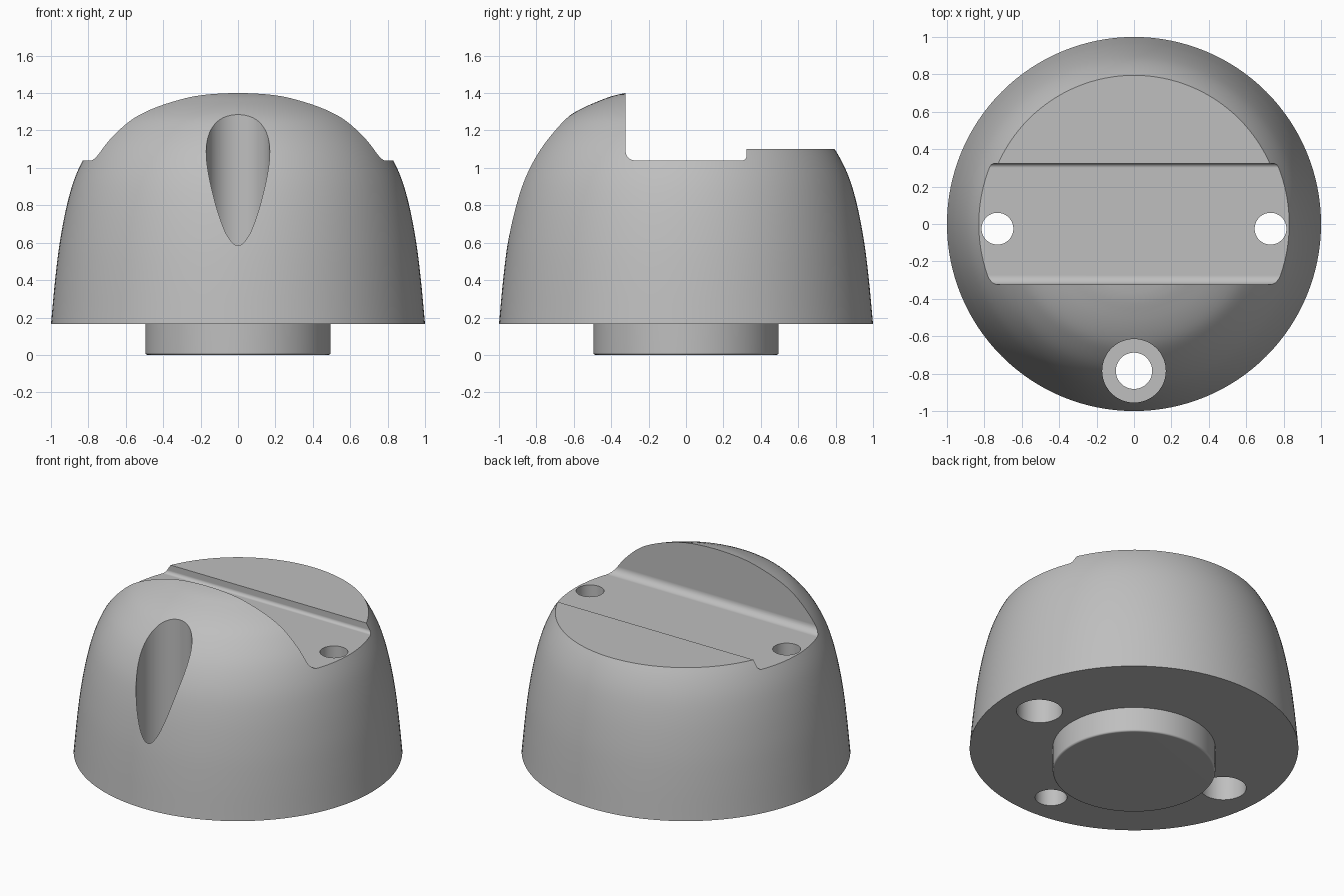
import bpy, bmesh, math
from mathutils import Vector

cube = bpy.data.objects.get("Cube")
if cube:
    bpy.data.objects.remove(cube, do_unlink=True)

# One grey material
grey = bpy.data.materials.new("plain grey")
grey.use_nodes = True
colour = (0.52, 0.52, 0.52, 1)
grey.diffuse_color = colour
grey.node_tree.nodes["Principled BSDF"].inputs["Base Color"].default_value = colour


def make_object(name, bm):
    bmesh.ops.recalc_face_normals(bm, faces=bm.faces)
    mesh = bpy.data.meshes.new(name)
    bm.to_mesh(mesh)
    bm.free()
    obj = bpy.data.objects.new(name, mesh)
    bpy.context.collection.objects.link(obj)
    mesh.materials.append(grey)
    return obj


def lathe(name, profile, segments=128, centre=(0, 0)):
    """Spin (radius, z) points about the vertical axis; ends lie on the axis."""
    bm = bmesh.new()
    verts = [bm.verts.new((r, 0, z)) for r, z in profile]
    edges = [bm.edges.new(pair) for pair in zip(verts, verts[1:])]
    bmesh.ops.spin(bm, geom=verts + edges, cent=(0, 0, 0), axis=(0, 0, 1),
                   angle=math.tau, steps=segments, use_duplicate=False)
    bmesh.ops.remove_doubles(bm, verts=bm.verts, dist=1e-5)
    bmesh.ops.translate(bm, verts=bm.verts, vec=(*centre, 0))
    return make_object(name, bm)


def smooth_curve(points, steps=5):
    """Catmull-Rom curve through the points."""
    p = [Vector(q) for q in points]
    p = [2 * p[0] - p[1]] + p + [Vector((-p[-2].x, p[-2].y))]
    out = []
    for a, b, c, d in zip(p, p[1:], p[2:], p[3:]):
        for i in range(steps):
            t = i / steps
            out.append(0.5 * (2 * b + (c - a) * t + (2 * a - 5 * b + 4 * c - d) * t * t
                              + (3 * b - a - 3 * c + d) * t ** 3))
    return [tuple(v) for v in out] + [tuple(points[-1])]


def arc(cx, cz, r, start, end, steps=8):
    angles = [math.radians(start + (end - start) * i / steps) for i in range(steps + 1)]
    return [(cx + r * math.cos(a), cz + r * math.sin(a)) for a in angles]


def stepped_hole(name, x, y, low_r, high_r, step_z):
    return lathe(name, [(0, -0.5), (low_r, -0.5), (low_r, step_z),
                        (high_r, step_z), (high_r, 2), (0, 2)], 64, (x, y))


def finish(obj):
    bpy.ops.object.select_all(action="DESELECT")
    obj.select_set(True)
    bpy.context.view_layer.objects.active = obj
    bpy.ops.object.shade_smooth_by_angle(angle=math.radians(30))
    weighted = obj.modifiers.new("flat face normals", "WEIGHTED_NORMAL")
    weighted.keep_sharp = True


# Domed body
BASE = 0.165
dome = [(1, BASE), (0.978, 0.4), (0.953, 0.6), (0.915, 0.8), (0.867, 0.96),
        (0.795, 1.1), (0.705, 1.21), (0.615, 1.285), (0.48, 1.352),
        (0.323, 1.4), (0, 1.435)]
body = lathe("domed_body", [(0, BASE)] + smooth_curve(dome))

# Cutter for the cross slot and the flat rear shelf
SLOT, FLOOR, SHELF = 0.323, 1.04, 1.1
front_r, rear_r = 0.05, 0.022
section = [(-SLOT, 2)]
section += arc(-SLOT + front_r, FLOOR + front_r, front_r, 180, 270)
section += arc(SLOT - rear_r, FLOOR + rear_r, rear_r, 270, 360)
section += [(SLOT, SHELF), (1.5, SHELF), (1.5, 2)]
bm = bmesh.new()
face = bm.faces.new([bm.verts.new((-1.5, y, z)) for y, z in section])
extruded = bmesh.ops.extrude_face_region(bm, geom=[face])["geom"]
bmesh.ops.translate(bm, vec=(3, 0, 0),
                    verts=[v for v in extruded if isinstance(v, bmesh.types.BMVert)])
cutters = [make_object("slot_cutter", bm)]

# Cutters for the stepped screw holes
cutters.append(stepped_hole("front_hole_cutter", 0, -0.785, 0.097, 0.17, 0.4))
for side, x in (("left", 0.73), ("right", -0.73)):
    cutters.append(stepped_hole(side + "_hole_cutter", x, -0.025, 0.14, 0.085, 0.6))

# Cut the body, then discard the cutters
for cutter in cutters:
    cutter.hide_render = True
    cut = body.modifiers.new(cutter.name, "BOOLEAN")
    cut.operation = "DIFFERENCE"
    cut.solver = "EXACT"
    cut.object = cutter
bpy.context.view_layer.update()
result = bpy.data.meshes.new_from_object(
    body.evaluated_get(bpy.context.evaluated_depsgraph_get()))
body.modifiers.clear()
body.data = result
for cutter in cutters:
    bpy.data.objects.remove(cutter, do_unlink=True)
body.data.materials.clear()
body.data.materials.append(grey)
finish(body)

# Round boss under the base, with a softened lower rim
boss = lathe("base_boss", [(0, 0)] + arc(0.483, 0.012, 0.012, 270, 360, 4)
             + [(0.495, BASE), (0, BASE)])
finish(boss)
